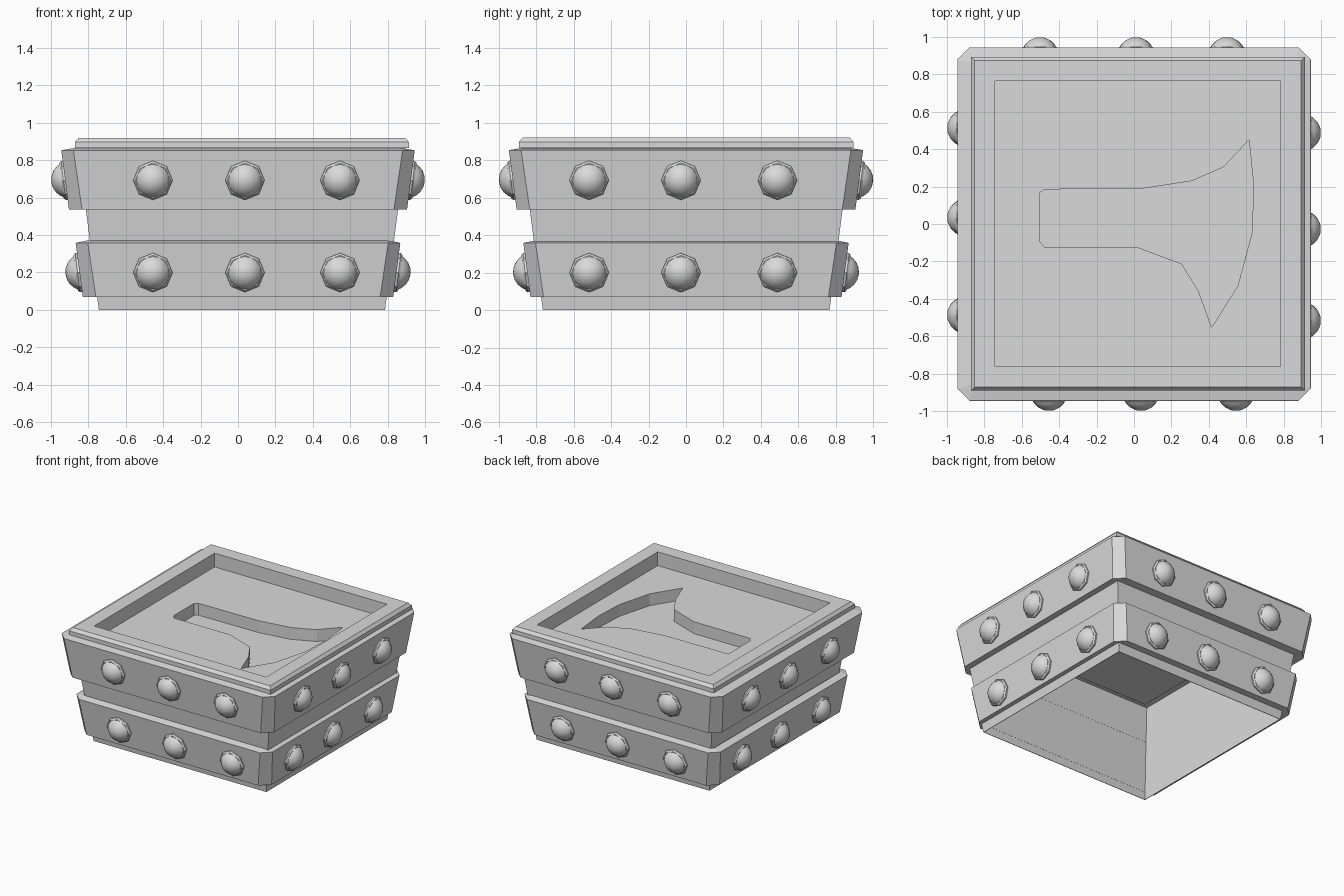
import bpy, bmesh, math
from mathutils import Matrix, Vector

old = bpy.data.objects.get("Cube")
if old:
    bpy.data.objects.remove(old, do_unlink=True)

stone = bpy.data.materials.new("light grey")
stone.use_nodes = True
GREY = (0.7, 0.7, 0.7, 1)
stone.diffuse_color = GREY
stone.node_tree.nodes["Principled BSDF"].inputs["Base Color"].default_value = GREY


def finish(bm, name):
    bmesh.ops.recalc_face_normals(bm, faces=bm.faces[:])
    mesh = bpy.data.meshes.new(name)
    bm.to_mesh(mesh)
    bm.free()
    mesh.materials.append(stone)
    obj = bpy.data.objects.new(name, mesh)
    bpy.context.collection.objects.link(obj)
    return obj


def square(h, z, cut=0):
    """Square outline of half width h, with optional cut corners."""
    if not cut:
        return [(-h, -h, z), (h, -h, z), (h, h, z), (-h, h, z)]
    c = h - cut
    return [(-c, -h, z), (c, -h, z), (h, -c, z), (h, c, z),
            (c, h, z), (-c, h, z), (-h, c, z), (-h, -c, z)]


def loft(bm, outlines, closed=False, top=True):
    """Skin a list of outlines, either capped or joined into a loop."""
    rings = [[bm.verts.new(p) for p in o] for o in outlines]
    pairs = list(zip(rings, rings[1:]))
    if closed:
        pairs.append((rings[-1], rings[0]))
    else:
        bm.faces.new(rings[0])
        if top:
            bm.faces.new(rings[-1])
    n = len(rings[0])
    for a, b in pairs:
        for i in range(n):
            j = (i + 1) % n
            bm.faces.new((a[i], a[j], b[j], b[i]))


# Thin-walled tapered box: underside, inner wall, outer wall, rim, sunken panel
UNDERSIDE = 0.804
profile = [(0.77, UNDERSIDE), (0.77, 0.858), (0.872, 0.858), (0.761, 0),
           (0.765, 0), (0.877, 0.865), (0.8925, 0.865), (0.8925, 0.897),
           (0.873, 0.92), (0.763, 0.92), (0.763, 0.81)]
bm = bmesh.new()
loft(bm, [square(h, z) for h, z in profile])
bmesh.ops.translate(bm, verts=bm.verts[:], vec=(0.021, 0.001, 0))
body = finish(bm, "box_body")

# Axe-shaped opening in the top panel
axe = [(-.505, .165), (-.48, .185), (.05, .19), (.31, .23), (.48, .305),
       (.615, .45), (.64, .2), (.63, -.05), (.555, -.33), (.415, -.553),
       (.345, -.358), (.255, -.213), (.015, -.123), (-.48, -.123), (-.505, -.09)]


def axe_outline(z):
    return [(x, y, z) for x, y in axe]


bm = bmesh.new()
loft(bm, [axe_outline(0.6), axe_outline(1.0)])
cutter = finish(bm, "axe_cutter")
cutter.hide_render = True
mod = body.modifiers.new("axe_opening", 'BOOLEAN')
mod.operation = 'DIFFERENCE'
mod.solver = 'EXACT'
mod.object = cutter
bpy.context.view_layer.objects.active = body
bpy.ops.object.modifier_apply(modifier=mod.name)
bpy.data.objects.remove(cutter, do_unlink=True)

# Thin tray that closes the opening from below
bm = bmesh.new()
loft(bm, [axe_outline(0.715), axe_outline(UNDERSIDE)], top=False)
tray = finish(bm, "axe_tray")
shell = tray.modifiers.new("thickness", 'SOLIDIFY')
shell.thickness = 0.006
shell.offset = 1


# Bands with cut corners and gently sloping tops, lined up with the box wall
def band(name, z0, z1, h0, h1):
    bm = bmesh.new()
    inner0, inner1 = (0.759 + 0.1295 * z for z in (z0, z1))
    loft(bm, [square(inner0, z0, 0.01), square(h0, z0, 0.07),
              square(h1, z1 - 0.01, 0.065), square(inner1, z1 + 0.003, 0.01)],
         closed=True)
    finish(bm, name)


band("lower_band", 0.07, 0.368, 0.83, 0.868)
band("upper_band", 0.537, 0.863, 0.904, 0.945)


# Rivets: an eight-sided collar with a smooth dome, z axis pointing outwards
def rivet(name, place):
    bm = bmesh.new()

    def octagon(r, z):
        return [(r * math.cos(i * math.pi / 4), r * math.sin(i * math.pi / 4), z)
                for i in range(8)]
    loft(bm, [octagon(0.105, -0.02), octagon(0.105, 0.01), octagon(0.095, 0.02)])
    made = bmesh.ops.create_uvsphere(bm, u_segments=16, v_segments=10, radius=0.1,
                                     matrix=Matrix.Translation((0, 0, -0.025)))
    for f in {f for v in made["verts"] for f in v.link_faces}:
        f.smooth = True
    hidden = [v for v in made["verts"] if v.co.z < -0.03]
    bmesh.ops.delete(bm, geom=hidden, context='VERTS')
    obj = finish(bm, name)
    obj.matrix_world = place


sides = {  # outward direction and positions along the side
    "front": ((0, -1), (-.455, .037, .545)),
    "left": ((1, 0), (-.517, -.027, .488)),
    "back": ((0, 1), (-.503, .01, .497)),
    "right": ((-1, 0), (-.487, .035, .513)),
}
for level, z, dist in (("lower", 0.2, 0.848), ("upper", 0.693, 0.924)):
    for side, ((nx, ny), spots) in sides.items():
        out = Vector((nx, ny, -0.12)).normalized()
        along = Vector((abs(ny), abs(nx), 0))
        across = out.cross(along)
        for k, s in enumerate(spots, 1):
            pos = Vector((nx * dist, ny * dist, z)) + along * s
            turn = Matrix((along, across, out)).transposed().to_4x4()
            rivet(f"{side}_{level}_rivet_{k}", Matrix.Translation(pos) @ turn)
